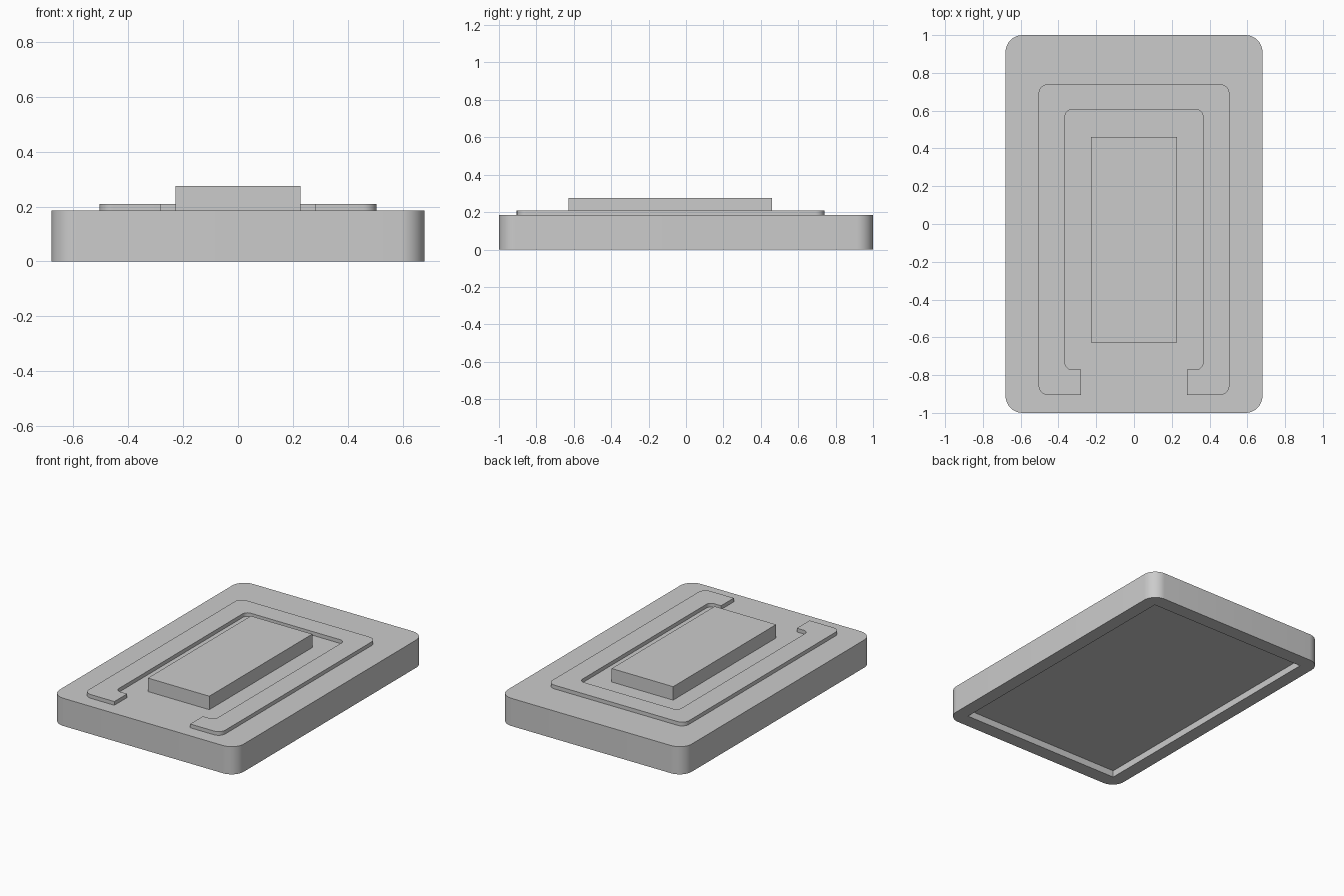
import bpy
import bmesh
from math import cos, sin, pi, radians
from mathutils import Vector

cube = bpy.data.objects.get("Cube")
if cube:
    bpy.data.objects.remove(cube, do_unlink=True)

GREY = (0.6, 0.6, 0.6, 1.0)
grey = bpy.data.materials.new("plain grey")
grey.use_nodes = True
grey.diffuse_color = GREY
grey.node_tree.nodes["Principled BSDF"].inputs["Base Color"].default_value = GREY


def rounded(corners, steps=10):
    """Outline through right-angled corners (x, y, radius)."""
    points = []
    for i, (x, y, r) in enumerate(corners):
        p = Vector((x, y))
        if r == 0:
            points.append(p)
            continue
        before = (Vector(corners[i - 1][:2]) - p).normalized()
        after = (Vector(corners[(i + 1) % len(corners)][:2]) - p).normalized()
        centre = p + r * (before + after)
        for k in range(steps + 1):
            t = k / steps * pi / 2
            points.append(centre - r * (after * cos(t) + before * sin(t)))
    return points


def rectangle(half_x, y0, y1, r=0):
    return [(half_x, y0, r), (half_x, y1, r), (-half_x, y1, r), (-half_x, y0, r)]


def prism(name, corners, z0, z1):
    bm = bmesh.new()
    base = bm.faces.new([bm.verts.new((p.x, p.y, z0)) for p in rounded(corners)])
    top = bmesh.ops.extrude_face_region(bm, geom=[base], use_keep_orig=True)["geom"]
    for v in top:
        if isinstance(v, bmesh.types.BMVert):
            v.co.z = z1
    bmesh.ops.recalc_face_normals(bm, faces=bm.faces[:])
    mesh = bpy.data.meshes.new(name)
    bm.to_mesh(mesh)
    bm.free()
    mesh.materials.append(grey)
    obj = bpy.data.objects.new(name, mesh)
    bpy.context.collection.objects.link(obj)
    return obj


def smooth(obj):
    bpy.ops.object.select_all(action="DESELECT")
    obj.select_set(True)
    bpy.context.view_layer.objects.active = obj
    bpy.ops.object.shade_smooth_by_angle(angle=radians(30))


# Base plate with a shallow square-cornered recess underneath
plate = prism("base_plate", rectangle(0.68, -1, 1, 0.09), 0, 0.185)
cutter = prism("recess_cutter", rectangle(0.59, -0.905, 0.905), -0.1, 0.045)
cutter.hide_render = True
cut = plate.modifiers.new("recess", "BOOLEAN")
cut.operation = "DIFFERENCE"
cut.solver = "EXACT"
cut.object = cutter
bpy.context.view_layer.objects.active = plate
bpy.ops.object.modifier_apply(modifier=cut.name)
bpy.data.objects.remove(cutter, do_unlink=True)
smooth(plate)

# Raised open frame with a gap at the front
outer = [(0.28, -0.905, 0), (0.505, -0.905, 0.05), (0.505, 0.74, 0.05)]
inner = [(0.365, 0.605, 0.035), (0.365, -0.77, 0.035), (0.28, -0.77, 0)]


def mirrored(corners):
    return [(-x, y, r) for x, y, r in reversed(corners)]


frame = prism("raised_frame", outer + mirrored(outer) + mirrored(inner) + inner, 0.185, 0.21)
smooth(frame)

# Plain block in the middle
prism("centre_block", rectangle(0.227, -0.627, 0.46), 0.185, 0.275)
